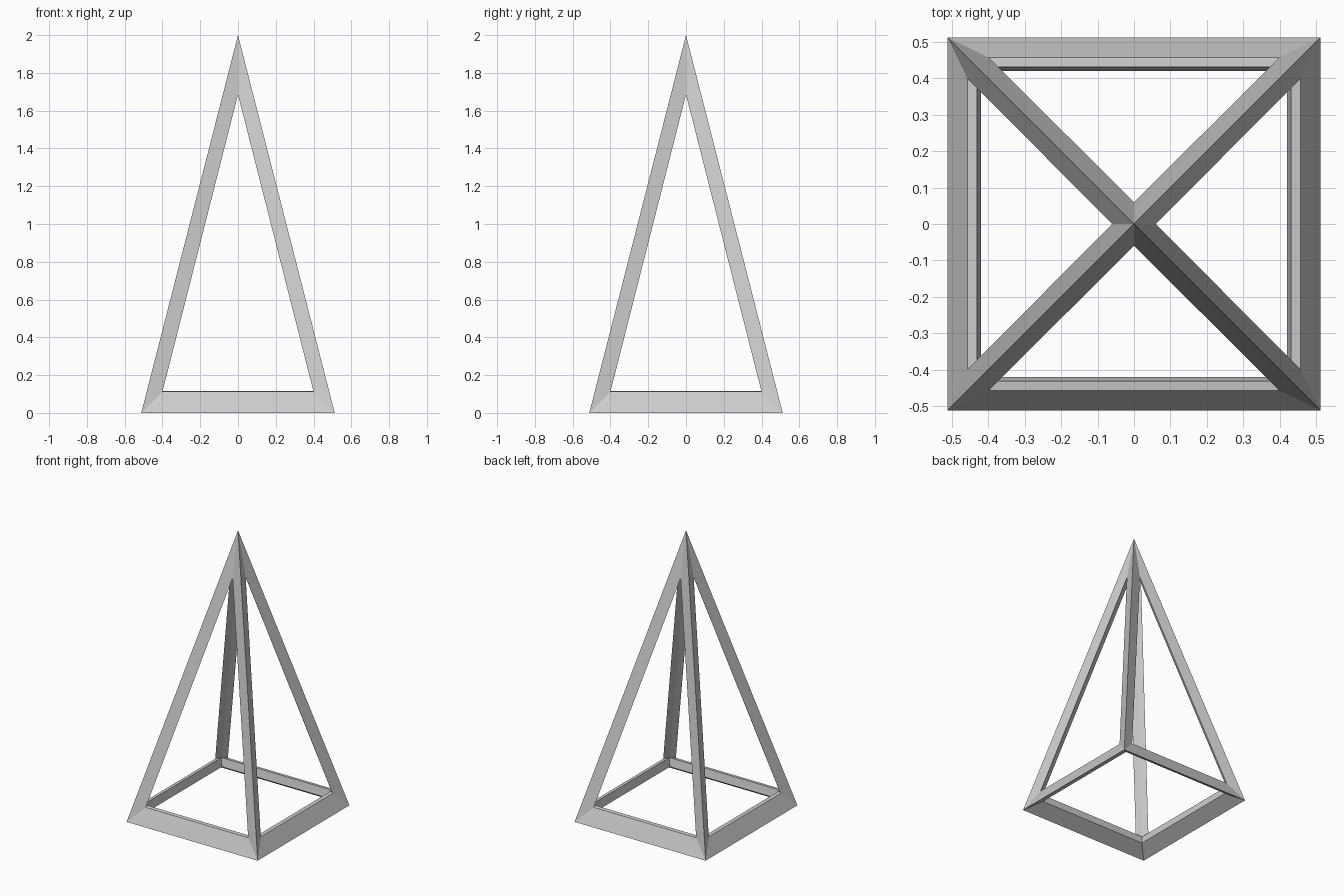
import bpy, bmesh
from mathutils import Matrix, Vector
from math import pi

if "Cube" in bpy.data.objects:
    bpy.data.objects.remove(bpy.data.objects["Cube"])

bm = bmesh.new()


def corners(half, z, apex_z):
    """Four base corners (counter-clockwise) followed by the apex."""
    pts = [(-half, -half, z), (half, -half, z), (half, half, z), (-half, half, z), (0, 0, apex_z)]
    return [bm.verts.new(p) for p in pts]


def frame_strips(ids, rim):
    """Join one window rim to the outer and inner skeleton along each edge."""
    n = len(ids)
    for i in range(n):
        j = (i + 1) % n
        a, b = ids[i], ids[j]
        bm.faces.new((outer[a], outer[b], rim[j], rim[i]))
        bm.faces.new((inner[b], inner[a], rim[i], rim[j]))


# Ridge lines on the outside and inside of the bars
outer = corners(0.512, 0.0, 2.0)
inner = corners(0.432, 0.115, 1.824)

# Four triangular side windows
window = [(-0.40, -0.458, 0.112), (0.40, -0.458, 0.112), (0, -0.06, 1.685)]
for k in range(4):
    turn = Matrix.Rotation(k * pi / 2, 3, 'Z')
    rim = [bm.verts.new(turn @ Vector(p)) for p in window]
    frame_strips([k, (k + 1) % 4, 4], rim)

# Square window in the base
h, z = 0.42, 0.058
rim = [bm.verts.new(p) for p in [(-h, h, z), (h, h, z), (h, -h, z), (-h, -h, z)]]
frame_strips([3, 2, 1, 0], rim)

bmesh.ops.recalc_face_normals(bm, faces=bm.faces)
mesh = bpy.data.meshes.new("pyramid_frame")
bm.to_mesh(mesh)
bm.free()
bpy.context.collection.objects.link(bpy.data.objects.new("pyramid_frame", mesh))
